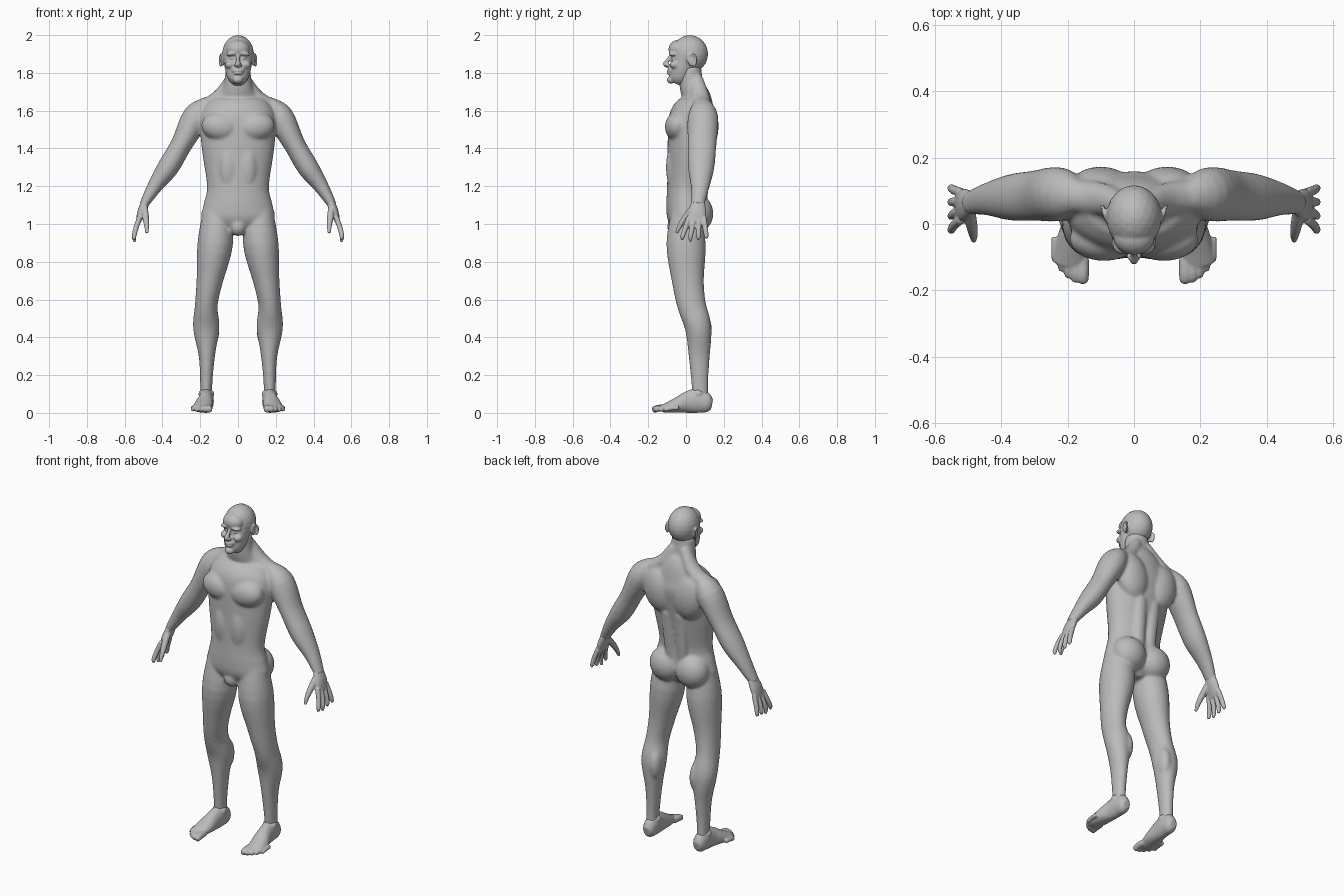
import bpy
import bmesh
import math
from mathutils import Vector, Matrix

if "Cube" in bpy.data.objects:
    bpy.data.objects.remove(bpy.data.objects["Cube"], do_unlink=True)

X, Y, Z = Vector((1, 0, 0)), Vector((0, 1, 0)), Vector((0, 0, 1))

# Single clay grey material
clay = bpy.data.materials.new("clay_grey")
clay.use_nodes = True
clay_colour = (0.5, 0.5, 0.5, 1)
clay.diffuse_color = clay_colour
clay.node_tree.nodes["Principled BSDF"].inputs["Base Color"].default_value = clay_colour


def ring(x=0, y=0, z=0, wide=0, deep=None):
    """One elliptical cross-section: centre, half width and half depth."""
    return Vector((x, y, z, wide, wide if deep is None else deep))


def spline(rings, steps):
    """Smooth interpolation through the rings."""
    padded = [rings[0], *rings, rings[-1]]
    result = []
    for before, start, end, after in zip(padded, padded[1:], padded[2:], padded[3:]):
        for k in range(steps):
            t = k / steps
            linear = end - before
            square = before * 2 - start * 5 + end * 4 - after
            cube = start * 3 - before - end * 3 + after
            result.append(start + (linear * t + square * t ** 2 + cube * t ** 3) / 2)
    return result + [rings[-1]]


def loft(bm, rings, ref=Y, sides=24, steps=4):
    """Skin elliptical rings that follow a path; depth lies along ref."""
    rings = spline(rings, steps)
    centres = [Vector(section[:3]) for section in rings]
    loops = []
    for i, section in enumerate(rings):
        ahead = centres[min(i + 1, len(rings) - 1)]
        tangent = (ahead - centres[max(i - 1, 0)]).normalized()
        depth = (ref - tangent * ref.dot(tangent)).normalized()
        width = depth.cross(tangent)
        wide, deep = max(section[3], 0.003), max(section[4], 0.003)
        loop = []
        for k in range(sides):
            angle = math.tau * k / sides
            offset = width * wide * math.cos(angle) + depth * deep * math.sin(angle)
            loop.append(bm.verts.new(centres[i] + offset))
        loops.append(loop)
    for low, high in zip(loops, loops[1:]):
        for k in range(sides):
            n = (k + 1) % sides
            bm.faces.new((low[k], low[n], high[n], high[k]))
    bm.faces.new(loops[0])
    bm.faces.new(loops[-1])


def blob(bm, at, size, turn=0.0):
    """Ellipsoid volume for a muscle or feature, tilted about the y axis."""
    matrix = (Matrix.Translation(at) @ Matrix.Rotation(turn, 4, 'Y')
              @ Matrix.Diagonal((*size, 1)))
    bmesh.ops.create_icosphere(bm, subdivisions=3, radius=1, matrix=matrix)


def mirror(bm):
    """Add a copy of everything on the other side."""
    copy = bmesh.ops.duplicate(bm, geom=bm.verts[:] + bm.edges[:] + bm.faces[:])
    for item in copy["geom"]:
        if isinstance(item, bmesh.types.BMVert):
            item.co.x *= -1


def finish(name, source, voxel, smoothing, flip=False):
    """Fuse the volumes into one smooth skin."""
    bm = source.copy()
    if flip:
        for vert in bm.verts:
            vert.co.x *= -1
    bmesh.ops.recalc_face_normals(bm, faces=bm.faces)
    mesh = bpy.data.meshes.new(name)
    bm.to_mesh(mesh)
    bm.free()
    mesh.materials.append(clay)
    obj = bpy.data.objects.new(name, mesh)
    bpy.context.collection.objects.link(obj)
    remesh = obj.modifiers.new("fuse", 'REMESH')
    remesh.mode = 'VOXEL'
    remesh.voxel_size = voxel
    remesh.use_smooth_shade = True
    smooth = obj.modifiers.new("soften", 'SMOOTH')
    smooth.factor = 0.5
    smooth.iterations = smoothing


# Body: leg from hip to ankle, with kneecap and calf
body = bmesh.new()
loft(body, [ring(x=.11, z=1.1, wide=.07), ring(x=.12, z=.9, wide=.094, deep=.104),
            ring(x=.15, y=.01, z=.7, wide=.07, deep=.085),
            ring(x=.168, y=.03, z=.57, wide=.06, deep=.076),
            ring(x=.168, y=.065, z=.45, wide=.07),
            ring(x=.165, y=.07, z=.3, wide=.043, deep=.056),
            ring(x=.168, y=.073, z=.15, wide=.032, deep=.044),
            ring(x=.168, y=.08, z=.05, wide=.032, deep=.042)])
blob(body, at=(.165, -.025, .6), size=(.035, .03, .045))
blob(body, at=(.135, .09, .44), size=(.036, .048, .09))

# Body: arm from shoulder to wrist
loft(body, [ring(x=.16, y=.08, z=1.65, wide=.03, deep=.04),
            ring(x=.22, y=.09, z=1.57, wide=.072, deep=.08),
            ring(x=.3, y=.085, z=1.42, wide=.057, deep=.076),
            ring(x=.37, y=.08, z=1.3, wide=.057, deep=.07),
            ring(x=.44, y=.075, z=1.2, wide=.04, deep=.05),
            ring(x=.5, y=.062, z=1.1, wide=.024, deep=.034)])

# Body: neck-to-shoulder slope, chest, shoulder blade, buttock, spine and belly muscles
loft(body, [ring(x=.03, y=.055, z=1.77, wide=.035),
            ring(x=.1, y=.075, z=1.67, wide=.04, deep=.05),
            ring(x=.2, y=.085, z=1.6, wide=.05)])
blob(body, at=(.09, -.045, 1.515), size=(.105, .067, .078), turn=-.15)
blob(body, at=(.1, .1, 1.52), size=(.1, .073, .14), turn=.2)
blob(body, at=(.085, .06, 1.055), size=(.1, .085, .1))
loft(body, [ring(x=.035, y=.08, z=1, wide=.03, deep=.02),
            ring(x=.045, y=.11, z=1.4, wide=.04, deep=.03)])
blob(body, at=(.05, -.07, 1.3), size=(.05, .036, .12))
mirror(body)

# Body: trunk and neck
loft(body, [ring(z=.95, wide=.04, deep=.05), ring(z=1.02, wide=.185, deep=.096),
            ring(z=1.1, wide=.183, deep=.104), ring(z=1.2, wide=.164, deep=.1),
            ring(y=.018, z=1.4, wide=.192, deep=.116),
            ring(y=.035, z=1.56, wide=.2, deep=.125),
            ring(y=.05, z=1.64, wide=.16, deep=.095),
            ring(y=.05, z=1.68, wide=.11, deep=.076),
            ring(y=.03, z=1.73, wide=.077, deep=.064),
            ring(y=.02, z=1.83, wide=.065, deep=.06)], sides=40)
blob(body, at=(0, -.055, .985), size=(.045, .045, .05))
finish("body", body, voxel=.008, smoothing=8)

# Head: brow, eye, cheek, nostril and ear
head = bmesh.new()
blob(head, at=(.03, -.068, 1.902), size=(.034, .024, .012), turn=.15)
blob(head, at=(.03, -.062, 1.878), size=(.014, .016, .009))
blob(head, at=(.042, -.058, 1.843), size=(.026, .028, .022))
blob(head, at=(.013, -.095, 1.842), size=(.009, .013, .008))
blob(head, at=(.083, .028, 1.865), size=(.009, .019, .03))
ear_rim = []
for i in range(9):
    angle = math.radians(32 * i - 70)
    across, up = math.cos(angle), math.sin(angle)
    ear_rim.append(ring(x=.09 + .006 * across, y=.032 + .022 * across,
                        z=1.866 + .033 * up, wide=.006))
loft(head, ear_rim, ref=X, sides=8, steps=2)
mirror(head)

# Head: skull, forehead, jaw, nose, lips and chin
blob(head, at=(0, .02, 1.9), size=(.084, .097, .1))
blob(head, at=(0, -.04, 1.925), size=(.062, .053, .05))
loft(head, [ring(y=-.052, z=1.742, wide=.026, deep=.03), ring(y=-.042, z=1.765, wide=.05),
            ring(y=-.022, z=1.81, wide=.067, deep=.064),
            ring(y=-.005, z=1.88, wide=.077, deep=.07)])
loft(head, [ring(y=-.075, z=1.9, wide=.01), ring(y=-.092, z=1.872, wide=.01),
            ring(y=-.11, z=1.846, wide=.013), ring(y=-.092, z=1.836, wide=.008)], sides=12)
blob(head, at=(0, -.078, 1.815), size=(.034, .018, .024))
for lip_height in (1.796, 1.81):
    blob(head, at=(0, -.088, lip_height), size=(.023, .014, .006))
blob(head, at=(0, -.08, 1.763), size=(.026, .021, .02))
finish("head", head, voxel=.005, smoothing=3)

# Hand: palm, four spread fingers and thumb
hand = bmesh.new()
loft(hand, [ring(x=.478, y=.068, z=1.145, wide=.02, deep=.028),
            ring(x=.508, y=.06, z=1.07, wide=.023, deep=.046),
            ring(x=.528, y=.054, z=1.01, wide=.013, deep=.048)])
for i in range(4):
    base, tip = .014 + .027 * i, -.018 + .042 * i
    reach = .905 + .012 * abs(i - 1)
    loft(hand, [ring(x=.52, y=base, z=1.035, wide=.014),
                ring(x=.54, y=(base + tip) / 2, z=.98, wide=.014),
                ring(x=.55, y=tip, z=.935, wide=.012),
                ring(x=.546, y=tip, z=reach, wide=.007)], sides=12)
loft(hand, [ring(x=.497, y=.05, z=1.1, wide=.018), ring(x=.49, y=.005, z=1.045, wide=.018),
            ring(x=.484, y=-.03, z=.995, wide=.014),
            ring(x=.482, y=-.05, z=.952, wide=.008)], ref=X, sides=12)

# Foot: heel to ball, ankle, then five toes
foot = bmesh.new()
loft(foot, [ring(x=.167, y=.138, z=.045, wide=.02, deep=.026),
            ring(x=.167, y=.115, z=.05, wide=.036, deep=.05),
            ring(x=.168, y=.065, z=.064, wide=.04, deep=.065),
            ring(x=.172, y=.01, z=.056, wide=.042, deep=.058),
            ring(x=.182, y=-.05, z=.04, wide=.05, deep=.04),
            ring(x=.195, y=-.125, z=.022, wide=.047, deep=.02)], ref=Z)
blob(foot, at=(.168, .065, .1), size=(.042, .035, .03))
for i in range(5):
    across, tip, size = .154 + .021 * i, .004 * i * i - .178, .019 - .0018 * i
    loft(foot, [ring(x=across, y=tip + .075, z=.027, wide=size),
                ring(x=across, y=tip + .03, z=.024, wide=size),
                ring(x=across, y=tip + .008, z=.017, wide=size * .9),
                ring(x=across, y=tip, z=.014, wide=size * .5)], ref=Z, sides=12)
for vert in foot.verts:
    vert.co.z = max(vert.co.z, 0)

for side, flip in (("left", False), ("right", True)):
    finish(side + "_hand", hand, voxel=.004, smoothing=3, flip=flip)
    finish(side + "_foot", foot, voxel=.005, smoothing=3, flip=flip)
